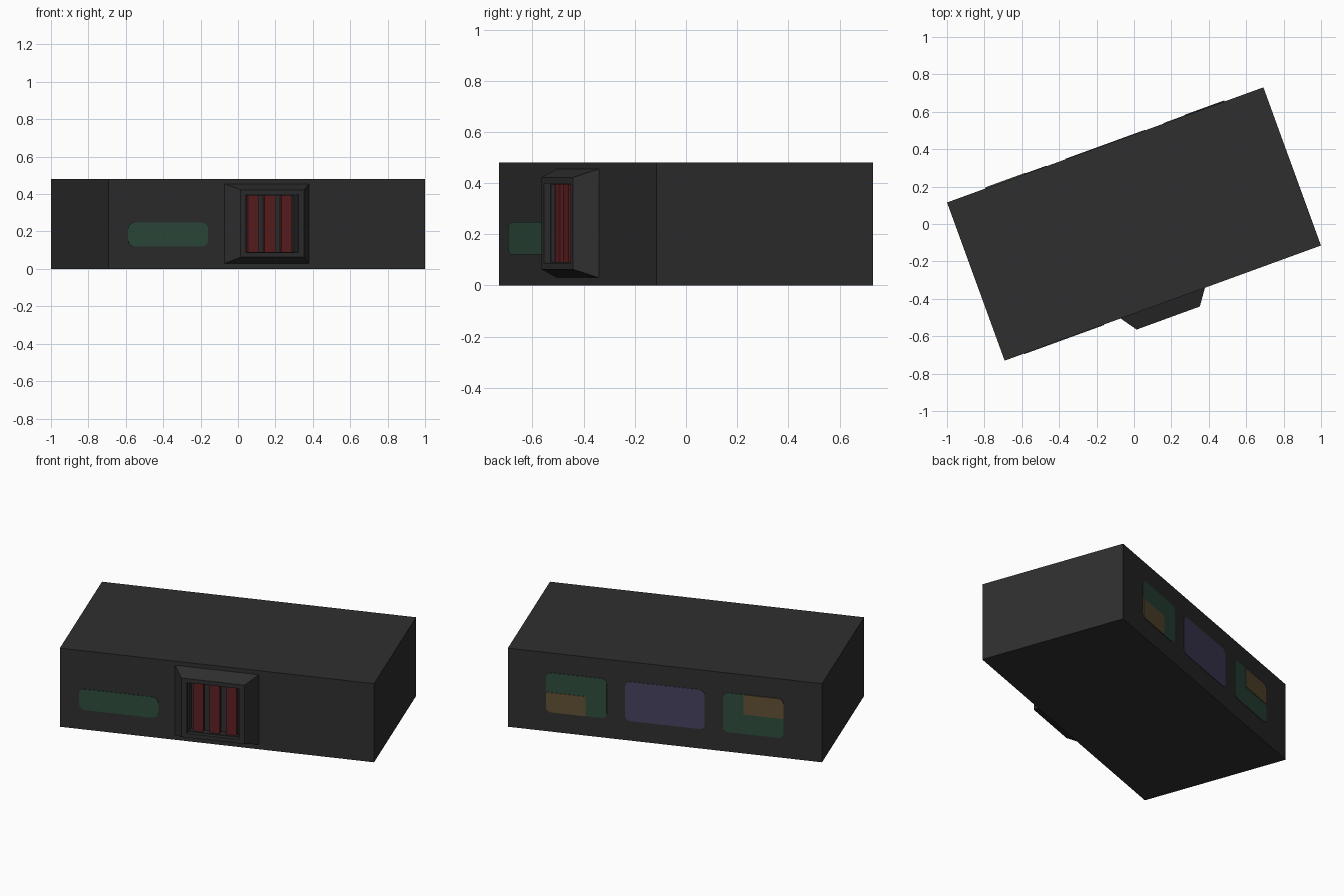
import bpy, bmesh, math

if "Cube" in bpy.data.objects:
    bpy.data.objects.remove(bpy.data.objects["Cube"])

TURN = math.radians(20)      # whole model is turned about z
HALF_L, HALF_D, H = 0.9, 0.45, 0.48


def material(name, rgb):
    m = bpy.data.materials.new(name)
    m.diffuse_color = (*rgb, 1)
    m.use_nodes = True
    m.node_tree.nodes["Principled BSDF"].inputs["Base Color"].default_value = m.diffuse_color
    return m


DARK = material("charcoal", (0.028, 0.028, 0.028))
GREEN = material("dark green", (0.028, 0.073, 0.046))
RED = material("dark red", (0.11, 0.014, 0.016))
ORANGE = material("dull orange", (0.12, 0.082, 0.034))
PURPLE = material("dull purple", (0.064, 0.054, 0.115))


def finish(name, bm, mat):
    bmesh.ops.recalc_face_normals(bm, faces=bm.faces)
    me = bpy.data.meshes.new(name)
    bm.to_mesh(me)
    bm.free()
    me.materials.append(mat)
    ob = bpy.data.objects.new(name, me)
    ob.rotation_euler.z = TURN
    bpy.context.collection.objects.link(ob)
    return ob


def loft(name, rings, mat):
    """Skin a list of equal-length point rings and cap both ends."""
    bm = bmesh.new()
    vs = [[bm.verts.new(p) for p in r] for r in rings]
    n = len(vs[0])
    for a, b in zip(vs, vs[1:]):
        for i in range(n):
            j = (i + 1) % n
            bm.faces.new((a[i], a[j], b[j], b[i]))
    bm.faces.new(vs[0])
    bm.faces.new(vs[-1])
    return finish(name, bm, mat)


def box(name, x0, x1, y0, y1, z0, z1, mat):
    ring = lambda y: [(x0, y, z0), (x1, y, z0), (x1, y, z1), (x0, y, z1)]
    return loft(name, [ring(y0), ring(y1)], mat)


def plate(name, w0, w1, z0, z1, radii, side, depth, mat):
    """Thin rounded plate; w runs left to right as seen facing that side.
    radii: bottom left, bottom right, top right, top left."""
    pts = []
    corners = [(w0, z0, 1, 1), (w1, z0, -1, 1), (w1, z1, -1, -1), (w0, z1, 1, -1)]
    for k, ((w, z, sw, sz), r) in enumerate(zip(corners, radii)):
        if r == 0:
            pts.append((w, z))
            continue
        for i in range(7):
            a = math.pi + (k + i / 6) * math.pi / 2
            pts.append((w + sw * r + r * math.cos(a), z + sz * r + r * math.sin(a)))
    ring = lambda d: [(-side * w, side * (HALF_D + d), z) for w, z in pts]
    return loft(name, [ring(-0.001), ring(depth)], mat)


# Main body
box("body", -HALF_L, HALF_L, -HALF_D, HALF_D, 0, H, DARK)

# Sloped port frame with a stepped recess: half width, half height, y
ZC = 0.2425
profile = [(0.24, 0.2125, -0.45), (0.18, 0.18, -0.535), (0.15, 0.155, -0.535),
           (0.15, 0.155, -0.51), (0.14, 0.151, -0.51), (0.14, 0.151, -0.475)]
loft("port_frame", [[(-u, y, ZC - v), (u, y, ZC - v), (u, y, ZC + v), (-u, y, ZC + v)]
                    for u, v, y in profile], DARK)

# Three red bars inside the port
for i in (-1, 0, 1):
    c = i * 0.095
    box("port_bar", c - 0.03, c + 0.03, -0.50, -0.474, ZC - 0.151, ZC + 0.151, RED)

# Front panel
plate("front_panel", -0.79, -0.335, 0.12, 0.247, [0.035] * 4, -1, 0.003, GREEN)

# Back panels, with an orange quarter on each green one
R = 0.03
plate("back_panel_left", -0.68, -0.333, 0.12, 0.36, [R] * 4, 1, 0.003, GREEN)
plate("back_panel_right", 0.333, 0.68, 0.12, 0.36, [R] * 4, 1, 0.003, GREEN)
plate("back_panel_centre", -0.227, 0.227, 0.12, 0.36, [R] * 4, 1, 0.003, PURPLE)
plate("back_patch_left", -0.68, -0.453, 0.12, 0.24, [R, 0, 0, 0], 1, 0.006, ORANGE)
plate("back_patch_right", 0.453, 0.68, 0.24, 0.36, [0, 0, R, 0], 1, 0.006, ORANGE)
